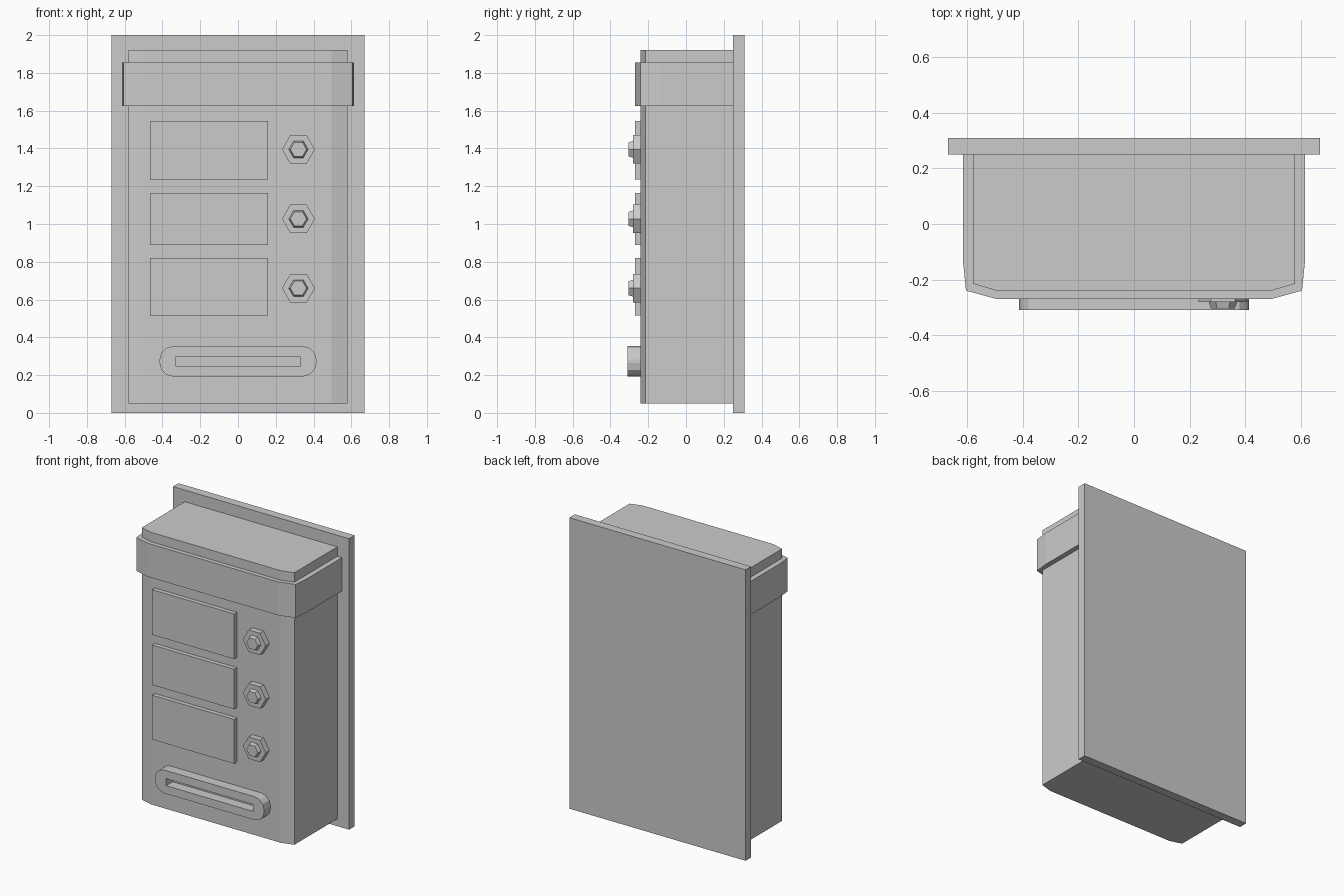
import bpy, bmesh
from math import cos, sin, pi

if "Cube" in bpy.data.objects:
    bpy.data.objects.remove(bpy.data.objects["Cube"])

grey = bpy.data.materials.new("plain_grey")
grey.use_nodes = True
colour = (0.6, 0.6, 0.6, 1)
grey.diffuse_color = colour
grey.node_tree.nodes["Principled BSDF"].inputs["Base Color"].default_value = colour


def loft(name, lower, upper):
    """Closed solid between two matching loops of points."""
    bm = bmesh.new()
    a = [bm.verts.new(p) for p in lower]
    b = [bm.verts.new(p) for p in upper]
    n = len(a)
    bm.faces.new(a)
    bm.faces.new(b)
    for i in range(n):
        j = (i + 1) % n
        bm.faces.new((a[i], a[j], b[j], b[i]))
    bmesh.ops.recalc_face_normals(bm, faces=bm.faces)
    mesh = bpy.data.meshes.new(name)
    bm.to_mesh(mesh)
    bm.free()
    mesh.materials.append(grey)
    obj = bpy.data.objects.new(name, mesh)
    bpy.context.collection.objects.link(obj)
    return obj


def upright(name, half, z0, z1):
    """Extrude a mirrored plan outline upwards."""
    plan = half + [(-x, y) for x, y in reversed(half)]
    return loft(name, [(x, y, z0) for x, y in plan], [(x, y, z1) for x, y in plan])


def forward(name, outline, y0, y1, x=0, z=0, taper=1):
    """Extrude a front outline towards the viewer."""
    return loft(name, [(x + u, y0, z + v) for u, v in outline],
                [(x + u * taper, y1, z + v * taper) for u, v in outline])


def rect(x0, x1, z0, z1):
    return [(x0, z0), (x1, z0), (x1, z1), (x0, z1)]


def hexagon(r):
    return [(r * cos(i * pi / 3), r * sin(i * pi / 3)) for i in range(6)]


def rounded(w, h, r, steps):
    pts = []
    for q, (sx, sz) in enumerate([(1, 1), (-1, 1), (-1, -1), (1, -1)]):
        for i in range(steps + 1):
            t = (q + i / steps) * pi / 2
            pts.append((sx * (w - r) + r * cos(t), sz * (h - r) + r * sin(t)))
    return pts


# Wall plate, housing and raised band
FRONT = -0.24
forward("back_plate", rect(-0.67, 0.67, 0, 2), 0.31, 0.25)
upright("housing", [(0.58, 0.25), (0.58, -0.215), (0.495, FRONT)], 0.05, 1.92)
upright("top_band", [(0.615, 0.25), (0.615, -0.14), (0.605, -0.24), (0.495, -0.27)],
        1.625, 1.855)

# Display panels, each with a hexagonal button beside it
for i, (z0, z1, zb) in enumerate([(1.235, 1.545, 1.395), (0.89, 1.165, 1.027),
                                  (0.515, 0.82, 0.66)], 1):
    forward(f"panel_{i}", rect(-0.465, 0.16, z0, z1), FRONT + 0.01, -0.27)
    forward(f"button_base_{i}", hexagon(0.087), FRONT + 0.01, -0.28, 0.32, zb)
    forward(f"button_{i}", hexagon(0.055), -0.27, -0.304, 0.32, zb, 0.78)

# Rounded surround with a cut slot
surround = forward("slot_surround", rounded(0.415, 0.08, 0.07, 3), FRONT + 0.002, -0.31, 0, 0.273)
cutter = forward("slot_cutter", rect(-0.33, 0.33, -0.024, 0.024), FRONT + 0.05, -0.35, 0, 0.273)
cutter.hide_render = True
cutter.hide_set(True)
cut = surround.modifiers.new("slot", "BOOLEAN")
cut.operation = "DIFFERENCE"
cut.solver = "EXACT"
cut.object = cutter
